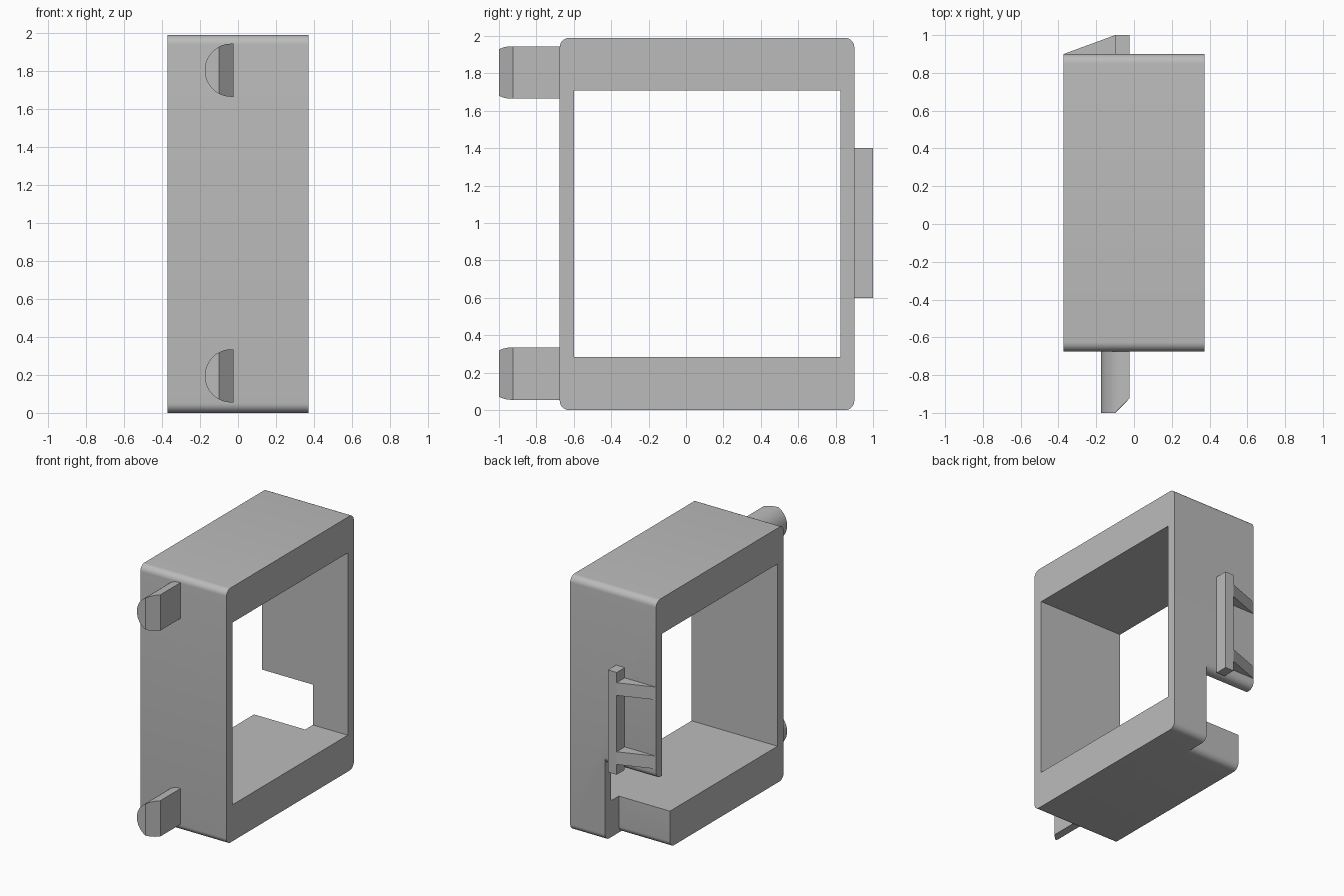
import bpy, bmesh
from math import cos, sin, radians
from mathutils import Vector

cube = bpy.data.objects.get("Cube")
if cube:
    bpy.data.objects.remove(cube, do_unlink=True)

grey = bpy.data.materials.new("plain grey")
grey.use_nodes = True
colour = (0.5, 0.5, 0.5, 1)
grey.diffuse_color = colour
grey.node_tree.nodes["Principled BSDF"].inputs["Base Color"].default_value = colour


def arc(a, b, r, start, end, steps=8):
    """Points on an arc around (a, b), angles in degrees."""
    angles = [radians(start + (end - start) * i / steps) for i in range(steps + 1)]
    return [(a + r * cos(t), b + r * sin(t)) for t in angles]


def extrude(name, points, axis, start, end, cut=None):
    """Extrude a flat profile along an axis; optionally slice it with a plane."""
    place = {"x": lambda p: (start, p[0], p[1]),
             "y": lambda p: (p[0], start, p[1]),
             "z": lambda p: (p[0], p[1], start)}[axis]
    bm = bmesh.new()
    face = bm.faces.new([bm.verts.new(place(p)) for p in points])
    new = bmesh.ops.extrude_face_region(bm, geom=[face])["geom"]
    step = Vector([(end - start) * (axis == a) for a in "xyz"])
    bmesh.ops.translate(bm, vec=step, verts=[v for v in new if isinstance(v, bmesh.types.BMVert)])
    if cut:
        bmesh.ops.bisect_plane(bm, geom=bm.verts[:] + bm.edges[:] + bm.faces[:],
                               plane_co=cut[0], plane_no=cut[1], clear_outer=True)
        bmesh.ops.holes_fill(bm, edges=[e for e in bm.edges if e.is_boundary])
    bmesh.ops.recalc_face_normals(bm, faces=bm.faces)
    mesh = bpy.data.meshes.new(name)
    bm.to_mesh(mesh)
    bm.free()
    mesh.materials.append(grey)
    obj = bpy.data.objects.new(name, mesh)
    bpy.context.collection.objects.link(obj)
    return obj


def smooth(obj):
    bpy.ops.object.select_all(action="DESELECT")
    obj.select_set(True)
    bpy.context.view_layer.objects.active = obj
    bpy.ops.object.shade_smooth_by_angle(angle=radians(30))


def rectangle(a0, a1, b0, b1):
    return [(a0, b0), (a1, b0), (a1, b1), (a0, b1)]


# Frame body with rounded corners
front, back, top, r = -0.675, 0.9, 1.99, 0.05
side = 0.372
outline = (arc(back - r, r, r, -90, 0) + arc(back - r, top - r, r, 0, 90)
           + arc(front + r, top - r, r, 90, 180) + arc(front + r, r, r, 180, 270))
frame = extrude("frame", outline, "x", -side, side)

# Main opening, and the notch low in the back wall with rounded outer edges
opening = extrude("opening_cutter", rectangle(-0.6, 0.825, 0.285, 1.71), "x", -1, 1)
notch_outline = ([(0.68, -0.1)] + arc(0.68, r, r, -90, 0) + [(0.73, 0.6)]
                 + arc(back - r, 0.6 + r, r, -90, 0) + [(1.1, 0.65), (1.1, -0.1)])
notch = extrude("notch_cutter", notch_outline, "x", -1, 0.07)
for cutter in (opening, notch):
    mod = frame.modifiers.new(cutter.name, "BOOLEAN")
    mod.operation = "DIFFERENCE"
    mod.solver = "EXACT"
    mod.object = cutter
    bpy.context.view_layer.objects.active = frame
    bpy.ops.object.modifier_apply(modifier=mod.name)
    bpy.data.objects.remove(cutter, do_unlink=True)
smooth(frame)

# Half-round pegs on the front, tips bevelled on the flat side
for name, z in (("lower_peg", 0.195), ("upper_peg", 1.805)):
    half_disc = [(-0.025, z - 0.14)] + arc(-0.035, z, 0.14, 270, 90, 24) + [(-0.025, z + 0.14)]
    peg = extrude(name, half_disc, "y", front, -1,
                  cut=((-0.1, -1, z), (1, -1, 0)))
    smooth(peg)

# Latch on the back: an upright bar braced by two wedge ribs
extrude("latch_bar", rectangle(-0.1, -0.025, back, 1), "z", 0.6, 1.4)
wedge = [(-side, back), (-0.1, back), (-0.1, 1)]
for name, z in (("lower_rib", 0.68), ("upper_rib", 1.22)):
    extrude(name, wedge, "z", z, z + 0.1)
